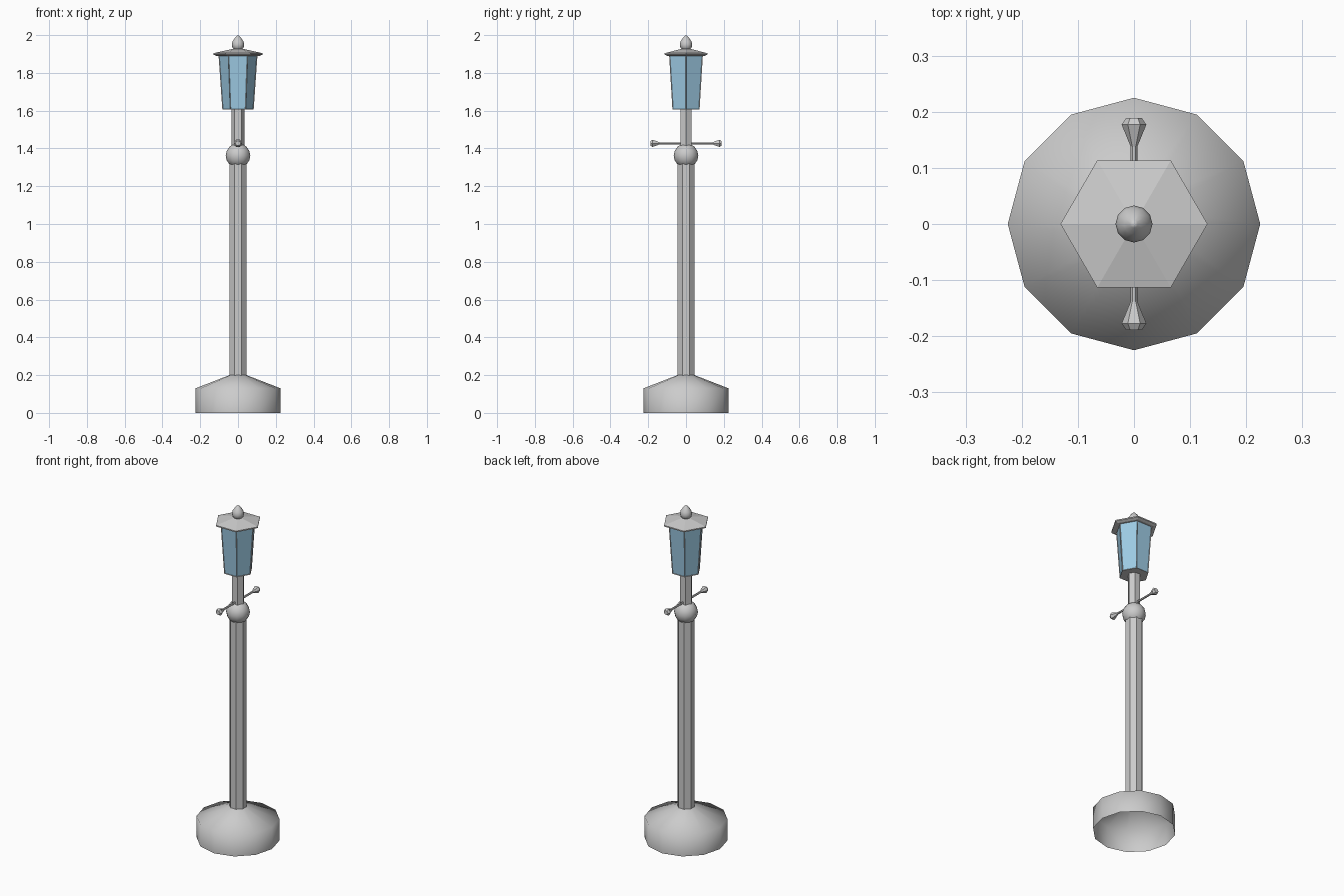
import bpy, bmesh, math
from mathutils import Matrix

if "Cube" in bpy.data.objects:
    bpy.data.objects.remove(bpy.data.objects["Cube"])


def lathe(name, sides, profile, turn=0.0, smooth=None, matrix=None):
    """Revolve (radius, z) points; a radius of 0 closes to a point."""
    bm = bmesh.new()
    rings = []
    for r, z in profile:
        if r == 0:
            rings.append([bm.verts.new((0, 0, z))])
        else:
            angles = [turn + 2 * math.pi * i / sides for i in range(sides)]
            rings.append([bm.verts.new((r * math.cos(a), r * math.sin(a), z)) for a in angles])
    for low, high in zip(rings, rings[1:]):
        for i in range(sides):
            j = (i + 1) % sides
            quad = [low[i % len(low)], low[j % len(low)], high[j % len(high)], high[i % len(high)]]
            bm.faces.new(list(dict.fromkeys(quad)))
    if matrix:
        bm.transform(matrix)
    bm.normal_update()
    mesh = bpy.data.meshes.new(name)
    bm.to_mesh(mesh)
    bm.free()
    obj = bpy.data.objects.new(name, mesh)
    bpy.context.collection.objects.link(obj)
    if smooth:
        bpy.context.view_layer.objects.active = obj
        bpy.ops.object.select_all(action='DESELECT')
        obj.select_set(True)
        bpy.ops.object.shade_smooth_by_angle(angle=math.radians(smooth))
    return obj


# Hollow twelve-sided foot and octagonal column
lathe("base", 12, [(0.225, 0), (0.225, 0.13), (0.045, 0.2)], smooth=75)
lathe("column", 8, [(0.048, 0.195), (0.048, 1.33)], turn=math.pi / 8)

# Ball on the column
ball = [(0.065 * math.sin(math.pi * i / 8), 1.362 - 0.065 * math.cos(math.pi * i / 8))
        for i in range(1, 8)]
lathe("column_ball", 12, [(0, 1.297)] + ball + [(0, 1.427)], smooth=60)

# Slim hexagonal neck
lathe("neck", 6, [(0.035, 1.40), (0.035, 1.61)])

# Ladder bar with a knob on each end, laid along y
knob = [(0.006, 0.138), (0.022, 0.177), (0.014, 0.189), (0, 0.189)]
bar = [(r, -z) for r, z in reversed(knob)] + knob
lathe("ladder_bar", 6, bar,
      matrix=Matrix.Translation((0, 0, 1.427)) @ Matrix.Rotation(-math.pi / 2, 4, 'X'))

# Lantern body: hexagonal frame with inset glass panes
lantern = lathe("lantern", 6, [(0, 1.605), (0.083, 1.605), (0.103, 1.893), (0, 1.893)])
glass = bpy.data.materials.new("glass")
glass.diffuse_color = (0.34, 0.6, 0.78, 1)
glass.use_nodes = True
glass.node_tree.nodes["Principled BSDF"].inputs["Base Color"].default_value = glass.diffuse_color
frame = bpy.data.materials.new("frame")
frame.diffuse_color = (0.8, 0.8, 0.8, 1)
frame.use_nodes = True
frame.node_tree.nodes["Principled BSDF"].inputs["Base Color"].default_value = frame.diffuse_color
lantern.data.materials.append(frame)
lantern.data.materials.append(glass)
bm = bmesh.new()
bm.from_mesh(lantern.data)
panes = [f for f in bm.faces if abs(f.normal.z) < 0.5]
bmesh.ops.inset_individual(bm, faces=panes, thickness=0.005, depth=-0.003)
for f in panes:
    f.material_index = 1
bm.to_mesh(lantern.data)
bm.free()

# Shallow hexagonal roof with overhanging eaves
lathe("roof", 6, [(0, 1.89), (0.115, 1.89), (0.131, 1.897), (0.131, 1.904), (0.028, 1.927), (0, 1.927)])

# Teardrop finial
lathe("finial", 12, [(0, 1.918), (0.02, 1.922), (0.03, 1.935), (0.033, 1.95), (0.029, 1.967),
                     (0.018, 1.983), (0.007, 1.995), (0, 2.0)], smooth=60)
